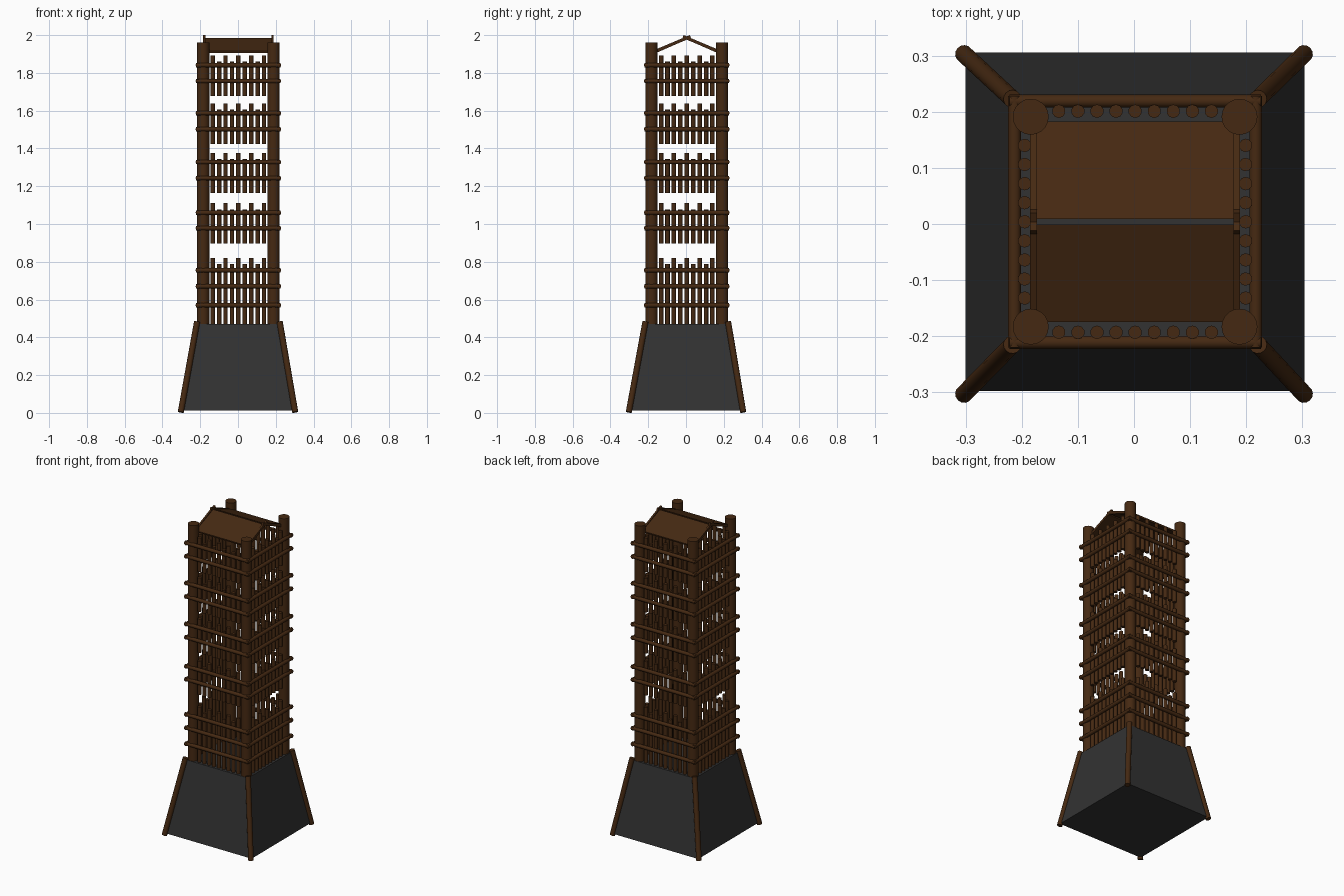
import bpy, bmesh, math
from mathutils import Vector, Matrix

if "Cube" in bpy.data.objects:
    bpy.data.objects.remove(bpy.data.objects["Cube"])


def material(name, rgb):
    m = bpy.data.materials.new(name)
    m.diffuse_color = (*rgb, 1)
    m.use_nodes = True
    m.node_tree.nodes["Principled BSDF"].inputs["Base Color"].default_value = m.diffuse_color
    return m


WOOD = material("dark brown wood", (0.060, 0.022, 0.006))
SLATE = material("charcoal cladding", (0.032, 0.032, 0.032))
OX, OY = 0.002, 0.004   # slight offset of the tower body


def log(bm, a, b, r, sides=14):
    """Capped cylinder from point a to point b."""
    a, b = Vector(a), Vector(b)
    d = b - a
    mat = Matrix.Translation((a + b) / 2) @ d.to_track_quat('Z', 'Y').to_matrix().to_4x4()
    bmesh.ops.create_cone(bm, cap_ends=True, segments=sides, radius1=r, radius2=r,
                          depth=d.length, matrix=mat)


def prism(bm, x0, x1, profile):
    """Extrude a (y, z) outline along x."""
    lo = [bm.verts.new((x0, y, z)) for y, z in profile]
    hi = [bm.verts.new((x1, y, z)) for y, z in profile]
    bm.faces.new(lo)
    bm.faces.new(hi[::-1])
    for i in range(len(lo)):
        j = (i + 1) % len(lo)
        bm.faces.new((lo[j], lo[i], hi[i], hi[j]))


def finish(bm, name, mat, smooth=True, offset=True):
    bmesh.ops.recalc_face_normals(bm, faces=bm.faces)
    me = bpy.data.meshes.new(name)
    bm.to_mesh(me)
    bm.free()
    me.materials.append(mat)
    if smooth:
        me.polygons.foreach_set("use_smooth", [True] * len(me.polygons))
        me.set_sharp_from_angle(angle=math.radians(40))
    ob = bpy.data.objects.new(name, me)
    if offset:
        ob.location = (OX, OY, 0)
    bpy.context.collection.objects.link(ob)
    return ob


# Tapered base
bm = bmesh.new()
bmesh.ops.create_cone(bm, cap_ends=True, segments=4, radius1=0.302 * math.sqrt(2),
                      radius2=0.22 * math.sqrt(2), depth=0.457,
                      matrix=Matrix.Translation((0, 0, 0.2415)) @ Matrix.Rotation(math.pi / 4, 4, 'Z'))
finish(bm, "tapered_base", SLATE, smooth=False)

# Leaning logs on the base corners
bm = bmesh.new()
for sx in (-1, 1):
    for sy in (-1, 1):
        log(bm, (sx * 0.303, sy * 0.303, 0.004), (sx * 0.219 + OX, sy * 0.219 + OY, 0.482), 0.016)
finish(bm, "base_corner_logs", WOOD, offset=False)

# Four tall corner posts
bm = bmesh.new()
for sx in (-1, 1):
    for sy in (-1, 1):
        log(bm, (sx * 0.186, sy * 0.187, 0.46), (sx * 0.186, sy * 0.187, 1.962), 0.032, 20)
finish(bm, "corner_posts", WOOD)

# Tiers: picket bottom, tall picket top, rail heights
TIERS = [
    (0.465, 0.82, (0.57, 0.67, 0.755)),
    (0.897, 1.11, (0.978, 1.06)),
    (1.163, 1.377, (1.243, 1.328)),
    (1.423, 1.637, (1.502, 1.587)),
    (1.677, 1.892, (1.757, 1.841)),
]
for t, (z0, z1, rails) in enumerate(TIERS):
    pickets, bars = bmesh.new(), bmesh.new()
    for side in range(4):
        rot = Matrix.Rotation(side * math.pi / 2, 3, 'Z')
        for i in range(9):
            x = (i - 4) * 0.034
            top = z1 if i % 2 == 0 else z1 - 0.032
            log(pickets, rot @ Vector((x, -0.197, z0)), rot @ Vector((x, -0.197, top)), 0.012, 10)
        for z in rails:
            log(bars, rot @ Vector((-0.224, -0.215, z)), rot @ Vector((0.224, -0.215, z)), 0.0115, 12)
    finish(pickets, f"tier_{t + 1}_pickets", WOOD)
    finish(bars, f"tier_{t + 1}_rails", WOOD)

# Pitched roof: two boards with a narrow gap along the ridge
for s, name in ((-1, "front_roof_board"), (1, "back_roof_board")):
    bm = bmesh.new()
    prism(bm, -0.186, 0.186, [(s * 0.005, 1.984), (s * 0.179, 1.916),
                              (s * 0.176, 1.906), (s * 0.005, 1.973)])
    finish(bm, name, WOOD, smooth=False)

# Crossed rafters at each gable, tips poking above the ridge
bm = bmesh.new()
for x in (-0.181, 0.181):
    for s in (-1, 1):
        prism(bm, x - 0.006, x + 0.006, [(s * 0.172, 1.921), (s * -0.016, 2.0),
                                         (s * -0.022, 1.986), (s * 0.166, 1.904)])
finish(bm, "gable_rafters", WOOD, smooth=False)
